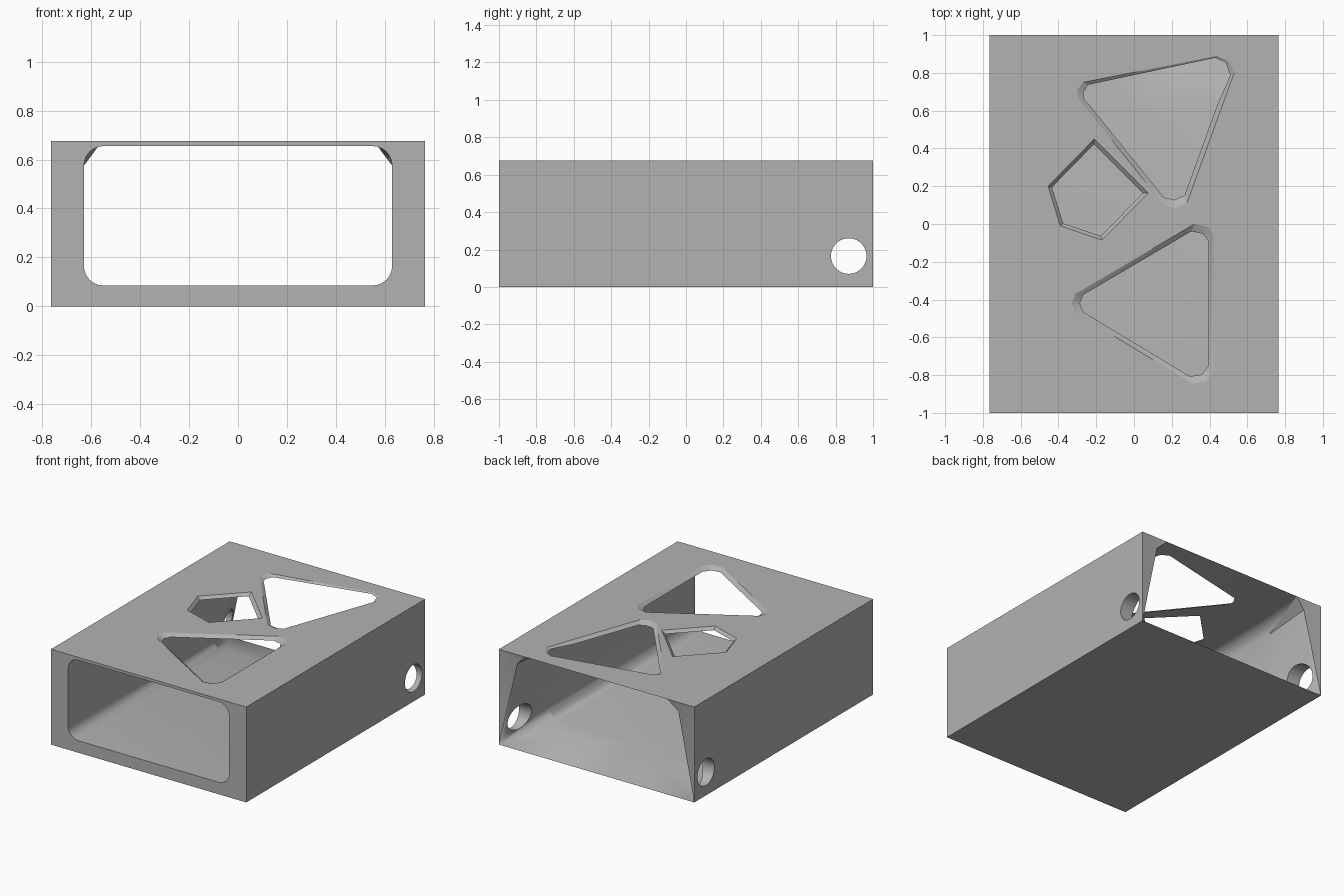
import bpy, bmesh, math
from mathutils import Vector

cube = bpy.data.objects.get("Cube")
if cube:
    bpy.data.objects.remove(cube, do_unlink=True)

grey = bpy.data.materials.new("plain grey")
grey.use_nodes = True
grey.diffuse_color = (0.45, 0.45, 0.45, 1)
grey.node_tree.nodes["Principled BSDF"].inputs["Base Color"].default_value = (0.45, 0.45, 0.45, 1)

W, H = 0.765, 0.675            # outer half width and height
IN, LOW, HIGH, R = 0.63, 0.085, 0.655, 0.08   # tunnel section
FLARE = 0.63                   # where the tunnel starts to widen


def make_object(name, bm):
    bmesh.ops.remove_doubles(bm, verts=bm.verts, dist=1e-5)
    bmesh.ops.recalc_face_normals(bm, faces=bm.faces)
    mesh = bpy.data.meshes.new(name)
    bm.to_mesh(mesh)
    bm.free()
    mesh.materials.append(grey)
    obj = bpy.data.objects.new(name, mesh)
    bpy.context.collection.objects.link(obj)
    return obj


def fillet(cz, start, steps=6):
    angles = [math.radians(start + 90 * i / steps) for i in range(steps + 1)]
    return [(IN - R + R * math.cos(a), cz + R * math.sin(a)) for a in angles]


# Half of the sleeve, mirrored across x
bm = bmesh.new()


def face(*points):
    bm.faces.new([bm.verts.new(p) for p in points])


def at(p, y):
    return (p[0], y, p[1])


lower, upper = fillet(LOW + R, -90), fillet(HIGH - R, 0)
section = [(0, LOW)] + lower + upper + [(0, HIGH)]
floor_corner, roof_corner = (W, 1, 0), (W, 1, H)
side_tip, roof_tip = (IN, 0.985, 0.605), (0.555, 1, H)

# Front rim
front_low, front_high = (W, -1, 0), (W, -1, H)
face((0, -1, 0), front_low, at(lower[0], -1), (0, -1, LOW))
face(front_low, front_high, at(upper[0], -1), at(lower[-1], -1))
face(front_high, (0, -1, H), (0, -1, HIGH), at(upper[-1], -1))
for corner, arc in ((front_low, lower), (front_high, upper)):
    for a, b in zip(arc, arc[1:]):
        face(corner, at(b, -1), at(a, -1))

# Straight tunnel
for a, b in zip(section, section[1:]):
    face(at(a, -1), at(b, -1), at(b, FLARE), at(a, FLARE))

# Flared back end, running out to thin edges
for corner, arc in ((floor_corner, lower), (roof_tip, upper)):
    for a, b in zip(arc, arc[1:]):
        face(at(a, FLARE), at(b, FLARE), corner)
face((0, FLARE, LOW), at(lower[0], FLARE), floor_corner, (0, 1, 0))
face(at(lower[-1], FLARE), side_tip, floor_corner)
face(at(lower[-1], FLARE), at(upper[0], FLARE), side_tip)
face(at(upper[0], FLARE), roof_tip, side_tip)
face(at(upper[-1], FLARE), (0, FLARE, HIGH), (0, 1, H), roof_tip)
face(floor_corner, side_tip, roof_corner)
face(roof_corner, side_tip, roof_tip)

# Outer skin
face((0, -1, 0), (0, 1, 0), floor_corner, front_low)
face(front_low, floor_corner, roof_corner, front_high)
face(front_high, roof_corner, roof_tip, (0, 1, H), (0, -1, H))

bmesh.ops.remove_doubles(bm, verts=bm.verts, dist=1e-5)
bmesh.ops.mirror(bm, geom=bm.verts[:] + bm.edges[:] + bm.faces[:], axis='X', merge_dist=1e-5)
sleeve = make_object("sleeve_body", bm)


# Tapered openings in the roof
def roof_cutter(name, outline):
    cut = bmesh.new()
    mid = sum((Vector(p) for p in outline), Vector((0, 0))) / len(outline)
    rings = []
    for z, scale in ((0.695, 1.1), (H, 1.0), (0.605, 0.68)):
        rings.append([cut.verts.new((*(mid + (Vector(p) - mid) * scale), z)) for p in outline])
    n = len(outline)
    cut.faces.new(rings[0])
    cut.faces.new(rings[-1][::-1])
    for top, low in zip(rings, rings[1:]):
        for i in range(n):
            j = (i + 1) % n
            cut.faces.new((top[i], low[i], low[j], top[j]))
    return make_object(name, cut)


cutters = [
    roof_cutter("back_triangle_cutter", [
        (-0.30, 0.67), (-0.30, 0.71), (-0.27, 0.75), (0.44, 0.89), (0.50, 0.865),
        (0.53, 0.80), (0.28, 0.11), (0.22, 0.085), (0.16, 0.10)]),
    roof_cutter("front_triangle_cutter", [
        (-0.33, -0.42), (-0.31, -0.37), (0.32, 0.0), (0.39, -0.015), (0.42, -0.06),
        (0.42, -0.78), (0.38, -0.835), (0.31, -0.845), (-0.31, -0.47)]),
    roof_cutter("pentagon_cutter", [
        (-0.21, 0.45), (-0.455, 0.20), (-0.39, -0.01), (-0.17, -0.085), (0.075, 0.165)]),
]

# Round hole through both side walls
bpy.ops.mesh.primitive_cylinder_add(vertices=40, radius=0.095, depth=2,
                                    location=(0, 0.87, 0.165), rotation=(0, math.pi / 2, 0))
pin = bpy.context.object
pin.name = "side_hole_cutter"
pin.data.materials.append(grey)
cutters.append(pin)

bpy.ops.object.select_all(action='DESELECT')
sleeve.select_set(True)
bpy.context.view_layer.objects.active = sleeve
for cutter in cutters:
    cutter.hide_render = True
    mod = sleeve.modifiers.new(cutter.name, 'BOOLEAN')
    mod.operation = 'DIFFERENCE'
    mod.solver = 'EXACT'
    mod.object = cutter
    bpy.ops.object.modifier_apply(modifier=mod.name)
for cutter in cutters:
    bpy.data.objects.remove(cutter, do_unlink=True)

bpy.ops.object.shade_smooth_by_angle(angle=math.radians(25))
